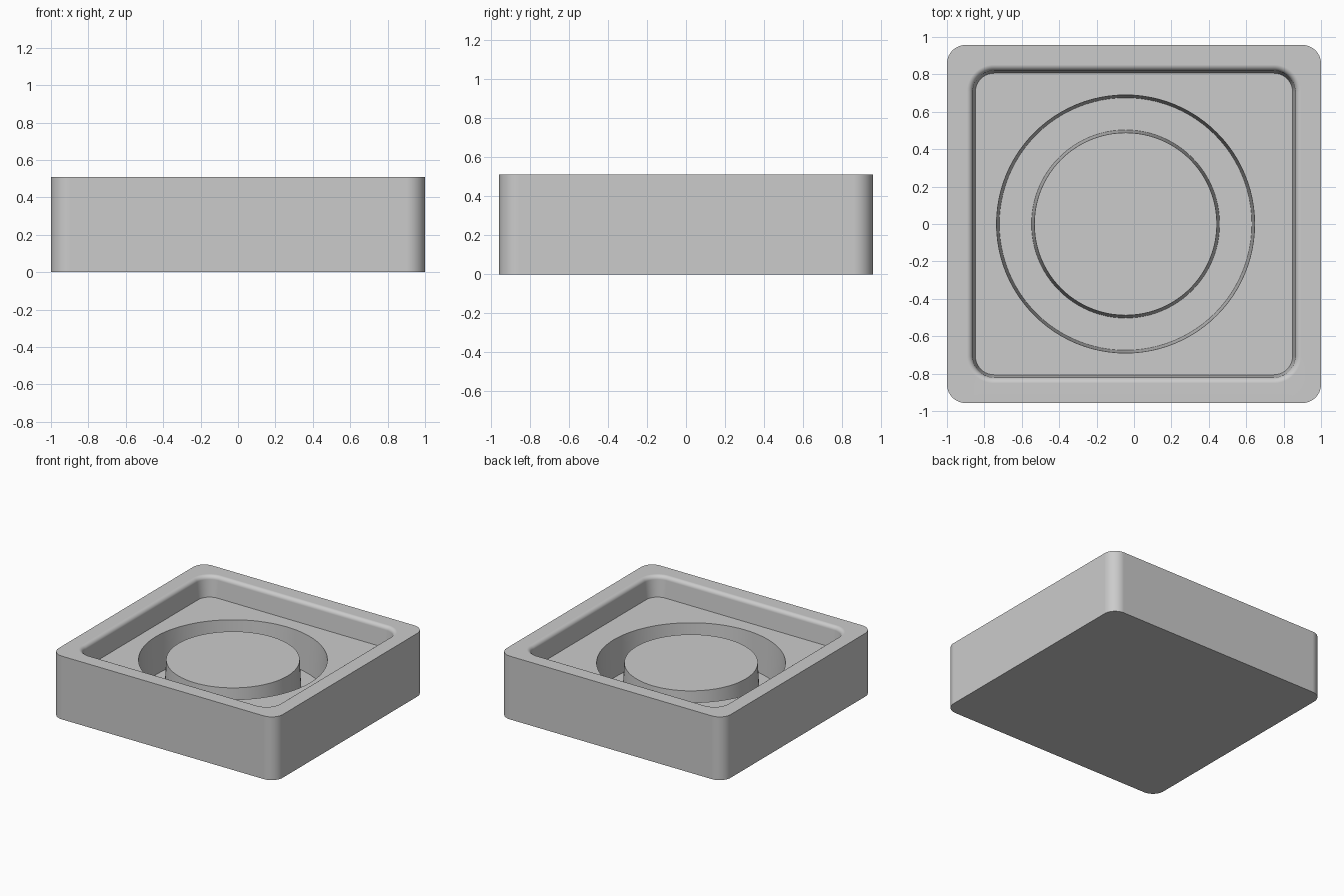
import bpy, bmesh, math

if "Cube" in bpy.data.objects:
    bpy.data.objects.remove(bpy.data.objects["Cube"], do_unlink=True)

STEPS = 24           # segments per quarter turn
CIRCLE_X = -0.045    # the round groove sits slightly off centre
TOP, FLOOR, GROOVE = 0.51, 0.345, 0.05

grey = bpy.data.materials.new("light grey")
grey.use_nodes = True
colour = (0.6, 0.6, 0.6, 1)
grey.diffuse_color = colour
grey.node_tree.nodes["Principled BSDF"].inputs["Base Color"].default_value = colour


def rounded_rect(hx, hy, r, z, cx=0):
    """Loop of points around a rounded rectangle of half sizes hx, hy."""
    points = []
    for q, (sx, sy) in enumerate([(1, 1), (-1, 1), (-1, -1), (1, -1)]):
        for i in range(STEPS + 1):
            a = (q + i / STEPS) * math.pi / 2
            points.append((cx + sx * (hx - r) + r * math.cos(a),
                           sy * (hy - r) + r * math.sin(a), z))
    return points


def circle(r, z):
    return rounded_rect(r, r, r, z, CIRCLE_X)


def loft(name, loops, cap_start=True):
    """Skin a row of matching loops and cap the ends."""
    bm = bmesh.new()
    rings = [[bm.verts.new(p) for p in loop] for loop in loops]
    for a, b in zip(rings, rings[1:]):
        for i in range(len(a)):
            j = (i + 1) % len(a)
            bm.faces.new((a[i], a[j], b[j], b[i]))
    if cap_start:
        bm.faces.new(rings[0][::-1])
    bm.faces.new(rings[-1])
    bmesh.ops.remove_doubles(bm, verts=bm.verts, dist=0.0001)
    mesh = bpy.data.meshes.new(name)
    bm.to_mesh(mesh)
    bm.free()
    mesh.materials.append(grey)
    obj = bpy.data.objects.new(name, mesh)
    bpy.context.collection.objects.link(obj)
    bpy.ops.object.select_all(action="DESELECT")
    obj.select_set(True)
    bpy.context.view_layer.objects.active = obj
    bpy.ops.object.shade_smooth_by_angle(angle=math.radians(30))
    obj.modifiers.new("Even shading", "WEIGHTED_NORMAL").keep_sharp = True
    return obj


# Outer shell
loops = [rounded_rect(1, 0.957, 0.1, z) for z in (0, TOP)]

# Rounded lip leading into the recess
LIP = 0.032
for i in range(9):
    a = i / 8 * math.radians(85)
    out = 0.046 - LIP * math.sin(a)
    z = TOP - LIP * (1 - math.cos(a))
    loops.append(rounded_rect(0.848 + out, 0.806 + out, 0.1 + out, z))

# Recess floor, then the round groove with drafted walls
loops.append(rounded_rect(0.848, 0.806, 0.1, FLOOR))
loops += [circle(0.69, FLOOR), circle(0.675, GROOVE)]
loft("tray", loops)

# Central post, flush with the recess floor
loft("center_post", [circle(0.503, GROOVE), circle(0.488, FLOOR)], cap_start=False)
